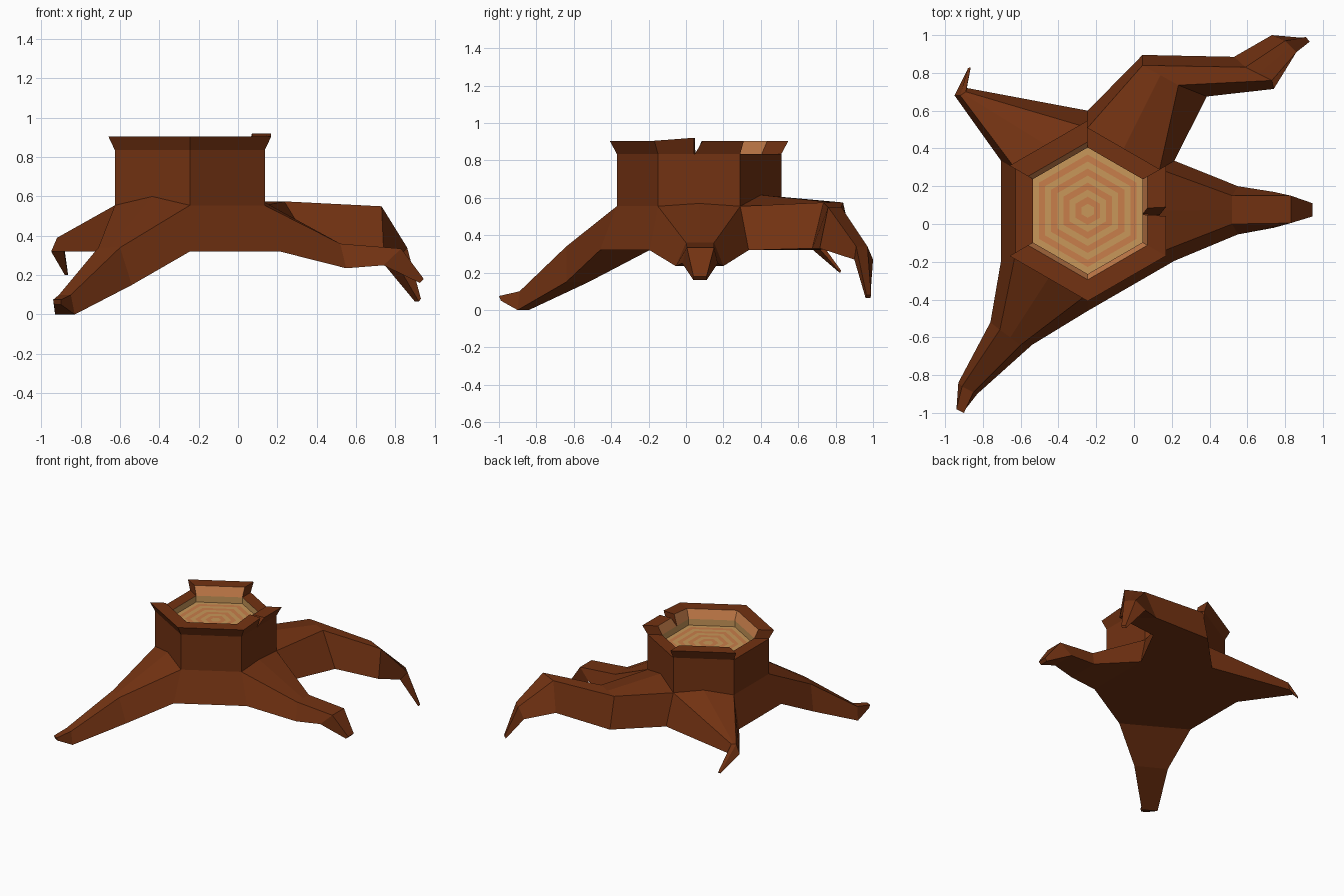
import bpy, bmesh, math
from mathutils import Vector

if "Cube" in bpy.data.objects:
    bpy.data.objects.remove(bpy.data.objects["Cube"])

CX, CY = -0.245, 0.07          # trunk axis
Z_BOT, Z_SHOULDER, Z_TOP, Z_FLOOR, Z_RIM = 0.32, 0.555, 0.835, 0.785, 0.905


def material(name, rgb):
    m = bpy.data.materials.new(name)
    m.diffuse_color = (*rgb, 1)
    m.use_nodes = True
    m.node_tree.nodes["Principled BSDF"].inputs["Base Color"].default_value = m.diffuse_color
    return m


BARK = material("bark brown", (0.17, 0.032, 0.006))
TAN = material("light wood", (0.58, 0.31, 0.10))
ORANGE = material("orange wood", (0.58, 0.21, 0.07))


def hex_point(angle, r, z):
    a = math.radians(angle)
    return Vector((CX + r * math.cos(a), CY + r * math.sin(a), z))


def hex_ring(r, z):
    return [hex_point(a, r, z) for a in range(-30, 330, 60)]


def loft(name, rings, mats, mat_of_band=lambda i: 0, cap_mat=0):
    """Skin a list of closed rings with quads and close both ends."""
    bm = bmesh.new()
    vs = [[bm.verts.new(p) for p in ring] for ring in rings]
    n = len(vs[0])
    for i in range(len(vs) - 1):
        for j in range(n):
            k = (j + 1) % n
            f = bm.faces.new((vs[i][j], vs[i][k], vs[i + 1][k], vs[i + 1][j]))
            f.material_index = mat_of_band(i)
    bm.faces.new(vs[0][::-1])
    bm.faces.new(vs[-1]).material_index = cap_mat
    bmesh.ops.recalc_face_normals(bm, faces=bm.faces)
    me = bpy.data.meshes.new(name)
    bm.to_mesh(me)
    bm.free()
    for m in mats:
        me.materials.append(m)
    ob = bpy.data.objects.new(name, me)
    bpy.context.collection.objects.link(ob)
    return ob


# Trunk: flared base, straight wall, sunken cut face with growth rings
RINGS = 9
profile = [(0.53, Z_BOT), (0.44, Z_SHOULDER), (0.44, Z_TOP), (0.335, Z_TOP)]
profile += [(0.335 * (RINGS - i) / RINGS, Z_FLOOR) for i in range(RINGS)]


def trunk_band(i):
    if i < 3:
        return 0
    return 1 if i == 3 else 1 + (i % 2)


loft("trunk", [hex_ring(r, z) for r, z in profile], [BARK, TAN, ORANGE],
     trunk_band, cap_mat=1)


# Flared rim: one mitred piece per hexagon side, two sides are broken away
def rim_piece(name, angle, low=(0, 1), high=(0, 1), lift=0.0):
    def end(k):
        pts = []
        for r, z, t in ((0.44, Z_TOP, low[k]), (0.478, Z_RIM, high[k]),
                        (0.365, Z_RIM, high[k]), (0.335, Z_TOP, low[k])):
            p = hex_point(angle, r, z).lerp(hex_point(angle + 60, r, z), t)
            if k == 1 and z == Z_RIM:
                p.z += lift
            pts.append(p)
        return pts
    ob = loft(name, [end(0), end(1)], [BARK, ORANGE])
    # the face looking at the trunk axis is bare wood
    for f in ob.data.polygons:
        inward = Vector((CX - f.center.x, CY - f.center.y, 0)).normalized()
        if f.normal.dot(inward) > 0.7:
            f.material_index = 1


rim_piece("rim_back_left", 90)
rim_piece("rim_front_left", 210)
rim_piece("rim_front_right", 270)
rim_piece("rim_right_split_front", -30, (0, 0.44), (0, 0.44), 0.016)
rim_piece("rim_right_split_back", -30, (0.45, 1), (0.54, 1))


# Roots: each grows out of one hexagon side through a few cross-sections.
# Section = top edge (x1, y1, x2, y2, z) and bottom edge (x1, y1, x2, y2, z)
def root(name, angle, ridge, sections):
    t1, t2 = (hex_point(a, 0.44, Z_SHOULDER) for a in (angle, angle + 60))
    b1, b2 = (hex_point(a, 0.53, Z_BOT) for a in (angle, angle + 60))
    rings = [[t1, (t1 + t2) / 2 + Vector((0, 0, ridge)), t2, b2, b1]]
    for (ax, ay, bx, by, zt), (cx, cy, dx, dy, zb) in sections:
        a, b = Vector((ax, ay, zt)), Vector((bx, by, zt))
        rings.append([a, (a + b) / 2, b, Vector((dx, dy, zb)), Vector((cx, cy, zb))])
    loft(name, rings, [BARK])


root("root_front_left", 210, 0.045, [
    ((-0.71, -0.56, -0.60, -0.64, 0.34), (-0.76, -0.52, -0.54, -0.64, 0.15)),
    ((-0.91, -0.86, -0.85, -0.89, 0.10), (-0.93, -0.84, -0.83, -0.90, 0.00)),
    ((-0.94, -0.98, -0.90, -1.00, 0.075), (-0.935, -0.97, -0.90, -0.99, 0.05)),
])
root("root_right", -30, 0.015, [
    ((0.52, 0.00, 0.52, 0.15, 0.36), (0.55, -0.055, 0.55, 0.20, 0.235)),
    ((0.83, 0.005, 0.83, 0.15, 0.335), (0.74, -0.02, 0.74, 0.17, 0.25)),
    ((0.945, 0.04, 0.945, 0.11, 0.18), (0.925, 0.04, 0.925, 0.11, 0.16)),
])
root("root_back_right", 30, 0.06, [
    ((0.235, 0.735, 0.045, 0.84, 0.575), (0.385, 0.675, 0.045, 0.895, 0.33)),
    ((0.73, 0.76, 0.59, 0.83, 0.55), (0.74, 0.715, 0.53, 0.885, 0.33)),
    ((0.86, 0.91, 0.80, 0.97, 0.34), (0.80, 0.90, 0.73, 1.00, 0.27)),
    ((0.93, 0.965, 0.91, 0.99, 0.08), (0.92, 0.96, 0.90, 0.985, 0.065)),
])
root("root_back_left", 90, 0.03, [
    ((-0.89, 0.70, -0.92, 0.68, 0.39), (-0.885, 0.72, -0.95, 0.68, 0.32)),
    ((-0.865, 0.83, -0.88, 0.825, 0.21), (-0.865, 0.825, -0.88, 0.82, 0.20)),
])
